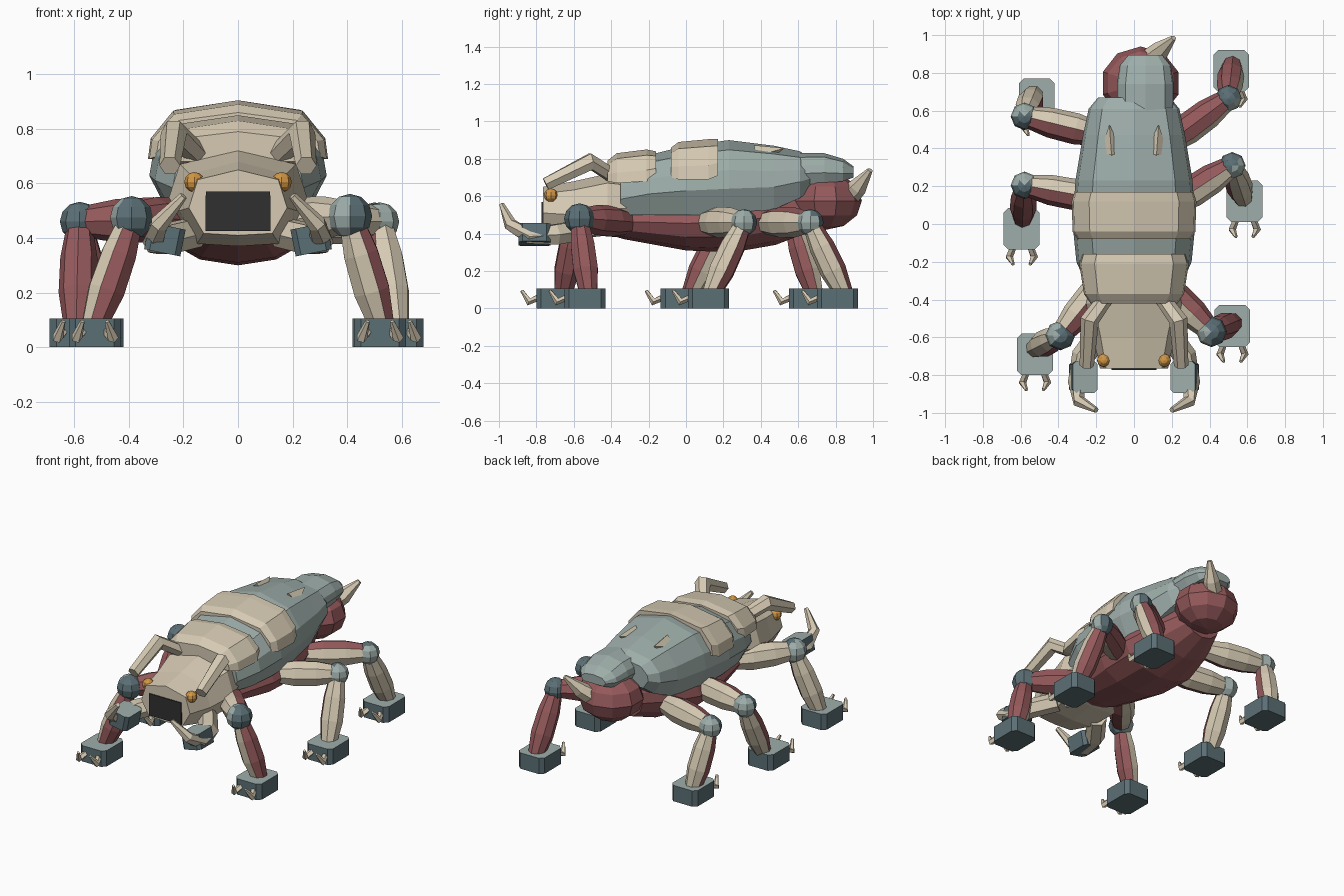
import bpy, bmesh, math
from mathutils import Vector, Matrix

cube = bpy.data.objects.get("Cube")
if cube:
    bpy.data.objects.remove(cube, do_unlink=True)


def material(name, rgb):
    m = bpy.data.materials.new(name)
    m.use_nodes = True
    m.diffuse_color = (*rgb, 1)
    node = next(n for n in m.node_tree.nodes if n.type == 'BSDF_PRINCIPLED')
    node.inputs["Base Color"].default_value = (*rgb, 1)
    return m


CREAM = material("cream", (0.67, 0.59, 0.45))
RED = material("dull_red", (0.30, 0.10, 0.105))
SHELL = material("grey_teal", (0.34, 0.42, 0.40))
SLATE = material("slate_blue", (0.105, 0.16, 0.18))
ORANGE = material("amber", (0.65, 0.31, 0.06))
BLACK = material("charcoal", (0.03, 0.03, 0.03))


def finish(name, bm, mat, second=None, rule=None):
    """Turn a bmesh into an object; faces that pass the rule get the second colour."""
    bmesh.ops.recalc_face_normals(bm, faces=bm.faces)
    bm.normal_update()
    me = bpy.data.meshes.new(name)
    me.materials.append(mat)
    if second:
        me.materials.append(second)
        for f in bm.faces:
            f.material_index = int(rule(f.normal))
    bm.to_mesh(me)
    bm.free()
    obj = bpy.data.objects.new(name, me)
    bpy.context.collection.objects.link(obj)
    return obj


def skin(rings):
    bm = bmesh.new()
    rings = [[bm.verts.new(p) for p in r] for r in rings]
    n = len(rings[0])
    for a, b in zip(rings, rings[1:]):
        for i in range(n):
            j = (i + 1) % n
            bm.faces.new((a[i], a[j], b[j], b[i]))
    bm.faces.new(rings[0])
    bm.faces.new(rings[-1])
    return bm


def loft(name, profile, sections, mat, cx=0):
    """Right half profile (width, height 0..1), mirrored; sections are y, half width, low z, high z."""
    ring = profile + [(-u, v) for u, v in reversed(profile) if u > 0]
    rings = [[(cx + u * w, y, lo + v * (hi - lo)) for u, v in ring] for y, w, lo, hi in sections]
    return finish(name, skin(rings), mat)


def tube(name, path, radii, mat, sides=6, second=None, rule=None):
    path = [Vector(p) for p in path]
    rings = []
    for i, (p, r) in enumerate(zip(path, radii)):
        t = path[min(i + 1, len(path) - 1)] - path[max(i - 1, 0)]
        q = t.to_track_quat('Z', 'Y')
        rings.append([p + q @ Vector((r * math.cos(k * math.tau / sides),
                                      r * math.sin(k * math.tau / sides), 0)) for k in range(sides)])
    return finish(name, skin(rings), mat, second, rule)


def limb(name, a, b, radii, rule):
    a, b = Vector(a), Vector(b)
    path = [a.lerp(b, i / (len(radii) - 1)) for i in range(len(radii))]
    tube(name, path, radii, RED, 8, CREAM, rule)


def ball(name, at, size, mat, segs=10, rings=6, second=None, rule=None):
    bm = bmesh.new()
    bmesh.ops.create_uvsphere(bm, u_segments=segs, v_segments=rings, radius=1,
                              matrix=Matrix.Translation(at) @ Matrix.Diagonal((*size, 1)))
    return finish(name, bm, mat, second, rule)


def block(name, at, size, bevel, rot=0):
    bm = bmesh.new()
    bmesh.ops.create_cube(bm, size=1, matrix=Matrix.Diagonal((*size, 1)))
    edges = [e for e in bm.edges if abs(e.verts[0].co.z - e.verts[1].co.z) > 0.01]
    bmesh.ops.bevel(bm, geom=edges, offset=bevel, segments=1, affect='EDGES')
    bmesh.ops.transform(bm, verts=bm.verts,
                        matrix=Matrix.Translation(at) @ Matrix.Rotation(rot, 4, 'Y'))
    return finish(name, bm, SLATE, SHELL, lambda n: n.z > 0.7)


# Body: red underside, domed back shell, raised plates
ROUND = [(math.sin(a), (1 - math.cos(a)) / 2) for a in [math.pi * k / 6 for k in range(7)]]
ROUND[0], ROUND[-1] = (0, 0), (0, 1)
DOME = [(0, 0), (.8, 0), (1, .35), (.95, .6), (.7, .87), (0, 1)]
PLATE = [(0, 0), (1, 0), (.97, .35), (.72, .82), (0, 1)]
HEAD = [(0, 0), (.7, .03), (1, .42), (.82, .85), (0, 1)]

loft("underbelly", ROUND, [(-.5, .1, .42, .53), (-.33, .2, .37, .56), (0, .27, .31, .6),
                           (.25, .28, .30, .62), (.48, .22, .34, .65), (.66, .14, .41, .65)], RED)
loft("back_shell", DOME, [(-.35, .24, .5, .74), (-.2, .305, .5, .82), (0, .325, .5, .87), (.23, .31, .5, .9),
                          (.47, .27, .53, .87), (.61, .24, .59, .84), (.67, .19, .64, .80)], SHELL)
loft("middle_plate", PLATE, [(-.08, .30, .70, .86), (-.04, .325, .69, .89),
                             (.12, .33, .69, .905), (.17, .315, .71, .905)], CREAM)
loft("neck_plate", PLATE, [(-.42, .23, .68, .79), (-.37, .265, .67, .83),
                           (-.21, .29, .68, .85), (-.16, .275, .70, .84)], CREAM)
ball("tail", (.035, .745, .575), (.21, .195, .155), RED)
loft("tail_shell", DOME, [(.58, .15, .66, .83), (.74, .15, .67, .83),
                          (.84, .135, .68, .80), (.895, .09, .70, .76)], SHELL, .06)
tube("tail_spike", [(.07, .86, .59), (.14, .92, .65), (.21, .985, .74)], [.06, .05, .015], CREAM)

# Head and mouth
loft("head", HEAD, [(-.765, .18, .41, .65), (-.6, .215, .37, .68),
                    (-.42, .26, .39, .72), (-.3, .22, .42, .70)], CREAM)
mouth = [(-.12, .425), (.12, .425), (.118, .57), (-.118, .57)]
finish("mouth", skin([[(x, y, z) for x, z in mouth] for y in (-.772, -.764)]), BLACK)

for s, side in ((1, "left"), (-1, "right")):
    ball(side + "_eye", (s * .16, -.722, .605), (.037, .037, .037), ORANGE, 8, 6)
    tube(side + "_brow_horn", [(s * .14, -.38, .70), (s * .235, -.51, .785), (s * .25, -.75, .665)],
         [.04, .05, .038], CREAM)
    tube(side + "_mandible", [(s * .16, -.55, .42), (s * .27, -.70, .395), (s * .305, -.84, .385),
                              (s * .29, -.94, .45), (s * .2, -.985, .555)],
         [.06, .062, .045, .035, .015], CREAM)
    block(side + "_jaw_pad", (s * .268, -.81, .395), (.135, .17, .10), .02, s * -.2)
    # Low pointed studs lying along the shell
    tube(side + "_back_stud", [(s * .12, .38, .815), (s * .13, .52, .855)], [.06, .003], CREAM, 4)

# Legs: hip, knee, ankle, foot centre, knee size, direction of the pale side
LEGS = {
    "left_front": ((.13, -.3, .46), (.41, -.57, .48), (.53, -.52), (.52, -.54), .082, (-1, -.3, 0)),
    "left_middle": ((.2, .1, .46), (.52, .31, .46), (.58, .13), (.585, .12), .071, (.7, -.7, 0)),
    "left_rear": ((.17, .42, .46), (.50, .665, .46), (.52, .85), (.515, .81), .071, (.7, -.7, -.4)),
    "right_front": ((-.13, -.27, .46), (-.39, -.59, .475), (-.53, -.66), (-.525, -.69), .079, (-1, .3, 0)),
    "right_middle": ((-.17, .13, .47), (-.58, .205, .46), (-.59, .02), (-.595, -.025), .073, (0, 1, 0)),
    "right_rear": ((-.17, .47, .47), (-.58, .57, .46), (-.53, .69), (-.515, .66), .073, (0, 1, 0)),
}
for leg, (hip, knee, ankle, foot, r, pale) in LEGS.items():
    d = Vector(pale).normalized()

    def is_pale(n, d=d):
        return n.dot(d) > 0.2

    limb(leg + "_thigh", hip, knee, [.06, .083, .08, .055], is_pale)
    limb(leg + "_shin", knee, (*ankle, .07), [.045, .068, .071, .048], is_pale)
    ball(leg + "_knee", knee, (r, r, r), SLATE, 8, 6, SHELL, is_pale)
    fx, fy = foot
    block(leg + "_foot", (fx, fy, .053), (.19, .22, .106), .025)
    front = fy - .11
    for s in (-1, 1):
        tube(leg + "_claw", [(fx + s * .045, front + .015, .06), (fx + s * .066, front - .04, .035),
                             (fx + s * .045, front - .078, .095)], [.018, .021, .009], CREAM, 5)
